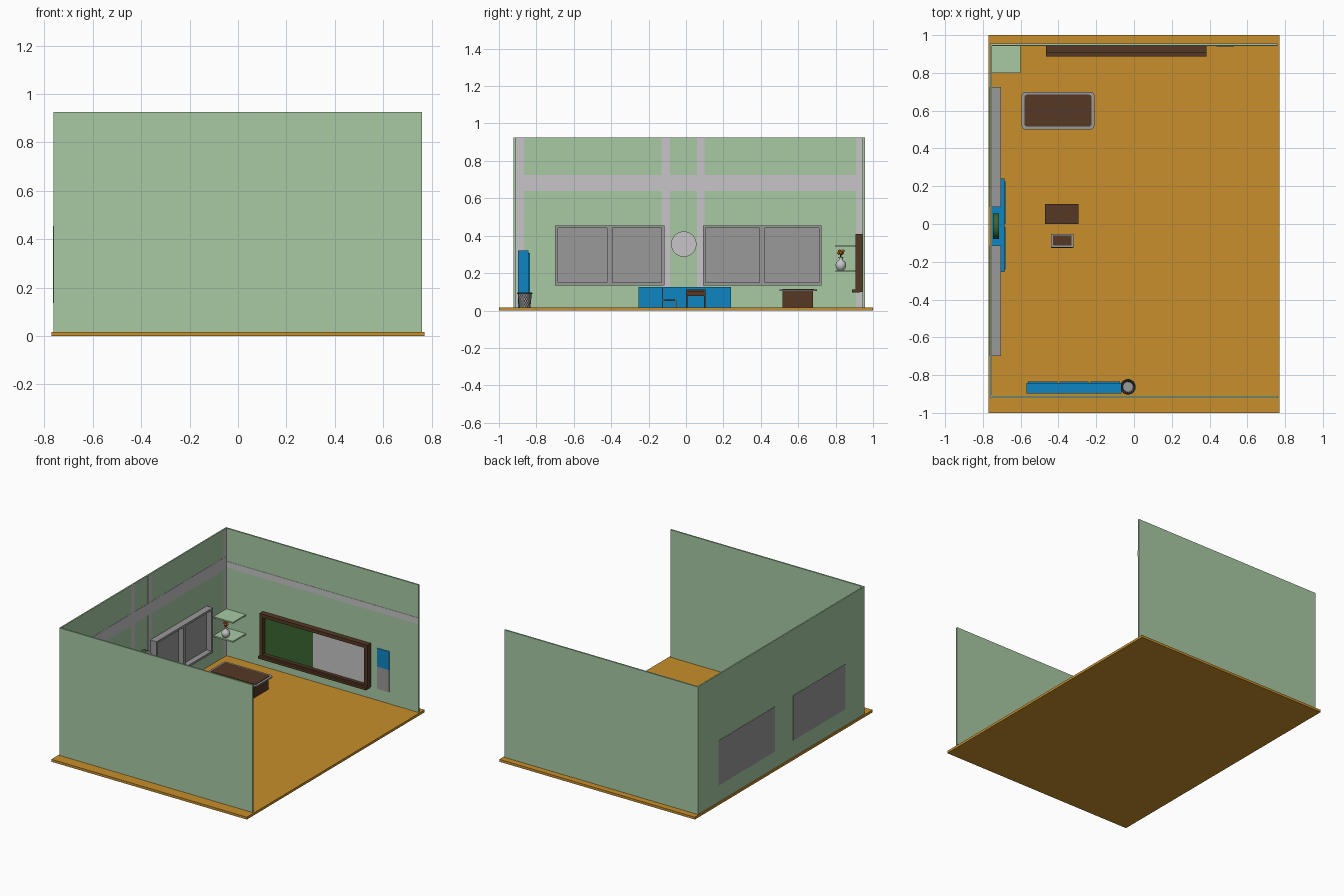
import bpy, bmesh, math

if "Cube" in bpy.data.objects:
    bpy.data.objects.remove(bpy.data.objects["Cube"])


def mat(name, r, g, b):
    m = bpy.data.materials.new(name)
    m.diffuse_color = (r, g, b, 1)
    m.use_nodes = True
    m.node_tree.nodes["Principled BSDF"].inputs["Base Color"].default_value = m.diffuse_color
    return m


GREEN = mat("wall_green", .39, .59, .37)
FLOOR = mat("wood_floor", .58, .275, .025)
BLUE = mat("locker_blue", .005, .235, .54)
GREY = mat("metal_grey", .32, .32, .32)
LIGHT = mat("light_grey", .57, .56, .57)
BROWN = mat("dark_wood", .09, .04, .018)
BOARD = mat("board_green", .043, .13, .028)
ORANGE = mat("flower_orange", .4, .11, .013)
DARK = mat("dark_grey", .05, .05, .05)


def finish(name, bm, *mats):
    bmesh.ops.recalc_face_normals(bm, faces=bm.faces)
    me = bpy.data.meshes.new(name)
    bm.to_mesh(me)
    bm.free()
    ob = bpy.data.objects.new(name, me)
    bpy.context.collection.objects.link(ob)
    for m in mats:
        me.materials.append(m)
    return ob


def box(name, x, y, z, m, corner=0):
    """Box from (min, max) ranges; corner rounds the vertical edges."""
    bm = bmesh.new()
    bmesh.ops.create_cube(bm, size=1)
    for v in bm.verts:
        v.co = [r[0] + (c + .5) * (r[1] - r[0]) for c, r in zip(v.co, (x, y, z))]
    if corner:
        es = [e for e in bm.edges if abs(e.verts[0].co.z - e.verts[1].co.z) > 1e-5]
        bmesh.ops.bevel(bm, geom=es, offset=corner, segments=3, affect='EDGES', profile=.5)
    return finish(name, bm, m)


def lathe(name, profile, n, loc, *mats, checker=False):
    """Surface of revolution around z from (radius, z) points."""
    bm = bmesh.new()
    rings = [[bm.verts.new((loc[0] + r * math.cos(2 * math.pi * i / n),
                            loc[1] + r * math.sin(2 * math.pi * i / n), loc[2] + z))
              for i in range(n)] for r, z in profile]
    for j in range(len(rings) - 1):
        for i in range(n):
            k = (i + 1) % n
            f = bm.faces.new((rings[j][i], rings[j][k], rings[j + 1][k], rings[j + 1][i]))
            f.material_index = (i + j) % 2 if checker else 0
            f.smooth = not checker
    bm.faces.new(rings[0])
    bm.faces.new(rings[-1])
    return finish(name, bm, *mats)


F, H = .017, .925   # floor top, wall top

# Room shell
box("floor", (-.77, .77), (-1, 1), (0, F), FLOOR)
box("left_wall", (-.763, -.753), (-.92, .955), (F, H), GREEN)
box("front_wall", (-.76, .76), (-.921, -.91), (F, H - .0005), GREEN)
box("back_wall", (-.76, .76), (.945, .956), (F, H - .0005), GREEN)

# Painted stripes
box("left_stripe", (-.754, -.7515), (-.91, .945), (.64, .725), LIGHT)
for a, b in ((-.91, -.865), (-.13, -.085), (.06, .10), (.91, .945)):
    box("vertical_stripe", (-.754, -.752), (a, b), (F, H - .001), LIGHT)
box("back_stripe", (-.752, .76), (.943, .946), (.645, .69), LIGHT)

# Windows: pane plate through the wall, deep frame and mullion
for a, b in ((-.70, -.115), (.09, .725)):
    z0, z1, t = .135, .455, .015
    c = (a + b) / 2
    box("window_pane", (-.765, -.745), (a, b), (z0, z1), GREY)
    box("window_sill", (-.75, -.705), (a, b), (z0, z0 + t), GREY)
    box("window_head", (-.75, -.705), (a, b), (z1 - t, z1), GREY)
    for s, e in ((a, a + t), (c - .015, c + .015), (b - t, b)):
        box("window_post", (-.75, -.706), (s, e), (z0 + t, z1 - t), GREY)

# Wall clock: green rim, light face
clock = lathe("clock", [(.068, 0), (.068, .03)], 32, (0, 0, 0), BOARD, LIGHT)
for p in clock.data.polygons:
    if p.normal.z > .9:
        p.material_index = 1
        p.use_smooth = False
clock.rotation_euler = (0, math.pi / 2, 0)
clock.location = (-.746, -.012, .355)

# Low cabinet under the windows
box("cabinet", (-.752, -.685), (-.255, .24), (F, .125), BLUE)
for a, b in ((-.24, -.015), (0, .225)):
    box("cabinet_door", (-.69, -.68), (a, b), (.027, .115), BLUE)

# Lockers along the front wall
box("lockers", (-.57, -.065), (-.898, -.842), (F, .32), BLUE)
for i in range(3):
    x = -.56 + i * .165
    box("locker_door", (x, x + .155), (-.845, -.835), (.03, .307), BLUE)

# Mesh waste basket
lathe("waste_basket", [(.03, 0)] + [(.03 + .008 * i / 8, .078 * i / 8) for i in range(1, 9)]
      + [(.033, .078), (.027, .006)], 32, (-.032, -.862, F), DARK, GREY, checker=True)
lathe("basket_base", [(.027, 0), (.027, .004)], 24, (-.032, -.862, F + .006), GREY)
lathe("basket_rim", [(.038, 0), (.041, .002), (.041, .007), (.038, .009), (.033, .007), (.033, 0)][:4]
      + [(.033, .008), (.033, .001)], 32, (-.032, -.862, F + .07), DARK)
bm = bmesh.new()
bm.from_mesh(bpy.data.objects["basket_rim"].data)
bmesh.ops.delete(bm, geom=[f for f in bm.faces if len(f.verts) > 4], context='FACES_ONLY')
bm.to_mesh(bpy.data.objects["basket_rim"].data)
bm.free()
me = bpy.data.objects["waste_basket"].data

# Teacher desk: rimmed top, side pedestals, modesty panel
box("teacher_desk_rim", (-.595, -.21), (.50, .70), (.103, .113), GREY, .02)
box("teacher_desk_top", (-.58, -.225), (.515, .685), (.11, .116), BROWN, .015)
for a, b in ((-.57, -.47), (-.335, -.235)):
    box("desk_pedestal", (a, b), (.515, .68), (F, .104), BROWN)
box("desk_modesty_panel", (-.47, -.335), (.517, .53), (.03, .104), BROWN)

# Student desk
box("student_desk_top", (-.47, -.295), (0, .105), (.1, .112), BROWN)
box("student_desk_tray", (-.46, -.305), (.005, .1), (.078, .101), BROWN)
for x in (-.465, -.308):
    for y in (.001, .096):
        box("student_desk_leg", (x, x + .008), (y, y + .008), (F, .101), BROWN)

# Student chair
box("chair_seat_frame", (-.44, -.32), (-.125, -.052), (.05, .056), GREY)
box("chair_seat", (-.43, -.33), (-.115, -.06), (.053, .06), BROWN)
for x in (-.44, -.326):
    box("chair_back_post", (x, x + .006), (-.128, -.122), (F, .118), GREY)
    box("chair_front_leg", (x, x + .006), (-.058, -.052), (F, .051), GREY)
box("chair_backrest", (-.434, -.326), (-.128, -.122), (.09, .12), BROWN)

# Blackboard: deep frame, half green and half light, chalk ledge
z0, z1 = .1, .41
box("board_green_half", (-.45, -.06), (.93, .943), (z0, z1 - .01), BOARD)
box("board_light_half", (-.06, .37), (.93, .943), (z0, z1 - .01), LIGHT)
box("board_frame_top", (-.465, .385), (.905, .944), (z1 - .025, z1), BROWN)
box("board_frame_bottom", (-.465, .385), (.905, .944), (z0, z0 + .022), BROWN)
box("board_ledge", (-.465, .385), (.888, .93), (.095, .112), BROWN)
for a in (-.465, .36):
    box("board_frame_side", (a, a + .025), (.906, .944), (z0 + .02, z1 - .02), BROWN)

# Poster on the back wall
box("poster_upper", (.437, .53), (.941, .946), (.258, .39), BLUE)
box("poster_lower", (.437, .53), (.941, .946), (.1, .258), GREY)

# Corner shelves with a vase of flowers
for z in (.205, .34):
    box("corner_shelf", (-.755, -.6), (.8, .947), (z, z + .01), GREEN)
P = (-.676, .828, .215)
lathe("vase", [(.014, 0), (.024, .01), (.029, .026), (.025, .042), (.012, .054),
               (.009, .062), (.013, .07)], 20, P, LIGHT)
lathe("flower_stem", [(.004, .06), (.004, .095)], 8, P, BROWN)
for i in range(5):
    a = 2 * math.pi * i / 5
    q = (P[0] + .011 * math.cos(a), P[1] + .011 * math.sin(a), P[2] + .083 + .008 * (i % 2))
    lathe("flower", [(.002, 0), (.009, .008), (.008, .016), (.002, .02)], 8, q, ORANGE)
